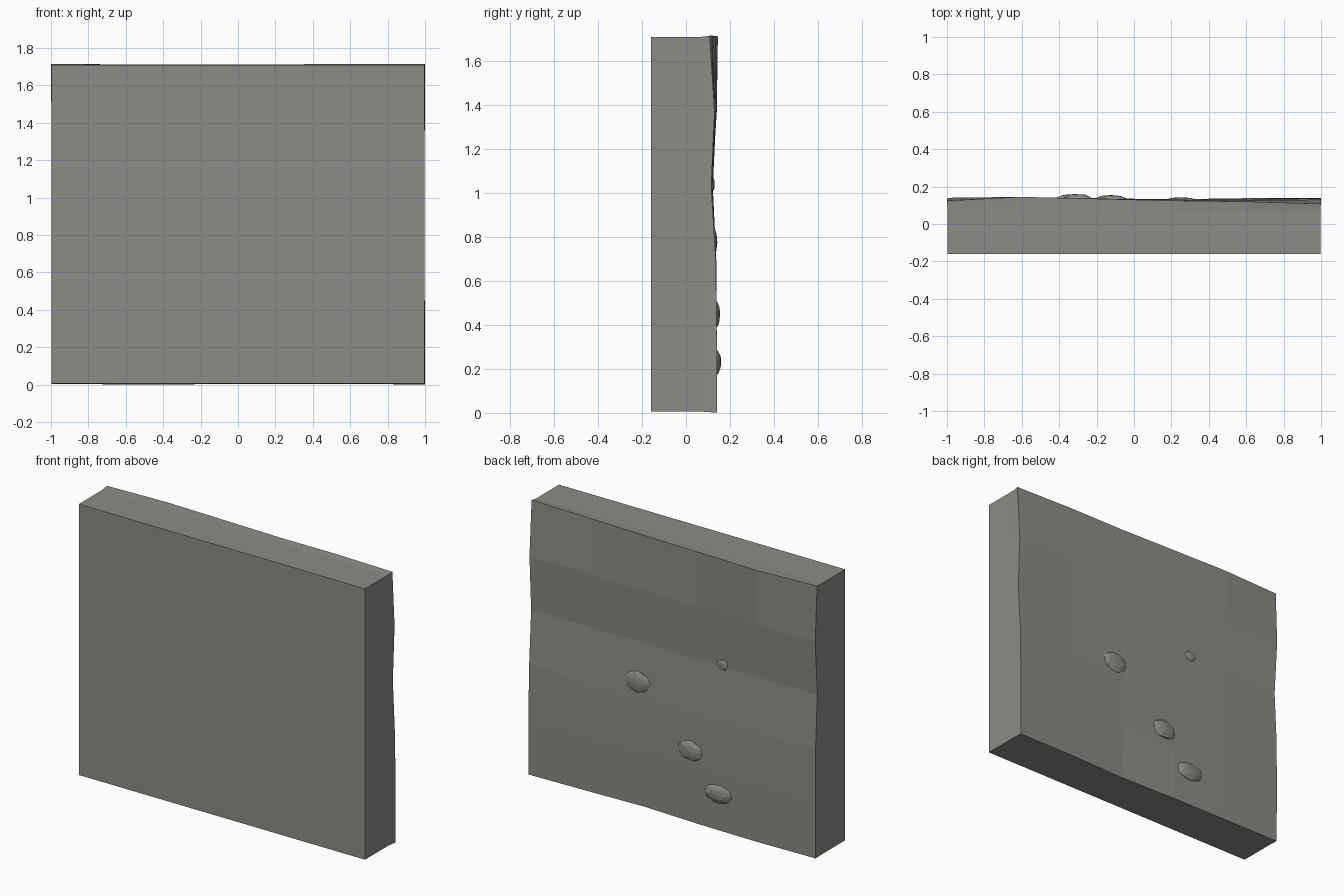
import bpy, bmesh, random
from mathutils import Vector

random.seed(4)
cube = bpy.data.objects.get("Cube")
if cube:
    bpy.data.objects.remove(cube, do_unlink=True)

stone = bpy.data.materials.new("warm_grey_stone")
stone.use_nodes = True
colour = (0.26, 0.26, 0.24, 1)
stone.diffuse_color = colour
bsdf = stone.node_tree.nodes["Principled BSDF"]
bsdf.inputs["Base Color"].default_value = colour
bsdf.inputs["Roughness"].default_value = 0.9

N = 5                        # cells along each side of the rough back
HALF, LOW, HIGH = 0.996, 0.006, 1.71
FRONT, SHOULDER = -0.16, 0.07

# Depth of the rough back in thousandths, bottom row first, right to left
RELIEF = [
    (135, 138, 135, 122, 135, 140),
    (138, 140, 138, 132, 138, 140),
    (136, 138, 132, 128, 132, 136),
    (118, 122, 120, 115, 113, 115),
    (140, 138, 134, 130, 128, 130),
    (125, 145, 135, 125, 120, 108),
]


def finish(bm, name):
    bmesh.ops.recalc_face_normals(bm, faces=bm.faces)
    mesh = bpy.data.meshes.new(name)
    bm.to_mesh(mesh)
    bm.free()
    mesh.materials.append(stone)
    obj = bpy.data.objects.new(name, mesh)
    bpy.context.collection.objects.link(obj)
    return obj


def grid_point(i, j, y):
    return Vector((-HALF + 2 * HALF * i / N, y, LOW + (HIGH - LOW) * j / N))


def flare(i, j):
    """Small outward swell of the rough rim."""
    out = Vector((0, 0, 0))
    if i in (0, N):
        out.x = (1 if i else -1) * random.uniform(0, 0.004)
    if j in (0, N):
        out.z = (1 if j else -1) * random.uniform(0.001, 0.006)
    return out


# Slab: flat front, straight sides, uneven back
bm = bmesh.new()
back = {(i, j): bm.verts.new(grid_point(i, j, RELIEF[j][i] / 1000) + flare(i, j))
        for i in range(N + 1) for j in range(N + 1)}
for i in range(N):
    for j in range(N):
        bm.faces.new([back[i, j], back[i, j + 1], back[i + 1, j + 1], back[i + 1, j]])

edge = ([(k, 0) for k in range(N)] + [(N, k) for k in range(N)]
        + [(N - k, N) for k in range(N)] + [(0, N - k) for k in range(N)])
rings = [[bm.verts.new(grid_point(i, j, y)) for i, j in edge] for y in (FRONT, SHOULDER)]
rings.append([back[key] for key in edge])
for a, b in zip(rings, rings[1:]):
    for k in range(len(edge)):
        n = (k + 1) % len(edge)
        bm.faces.new([a[k], a[n], b[n], b[k]])
bm.faces.new(rings[0])
finish(bm, "slab")


# Pebbles: flattened faceted lumps half sunk in the back
def pebble(name, centre, size):
    bm = bmesh.new()
    bmesh.ops.create_icosphere(bm, subdivisions=2, radius=1)
    for v in bm.verts:
        v.co = Vector(c * s for c, s in zip(v.co * random.uniform(0.94, 1.04), size))
    finish(bm, name).location = centre


pebble("pebble_low", (-0.32, 0.134, 0.23), (0.1, 0.027, 0.06))
pebble("pebble_middle", (-0.125, 0.131, 0.45), (0.09, 0.025, 0.065))
pebble("pebble_side", (0.25, 0.121, 0.775), (0.09, 0.022, 0.07))
pebble("pebble_small", (-0.34, 0.119, 1.04), (0.04, 0.012, 0.035))
